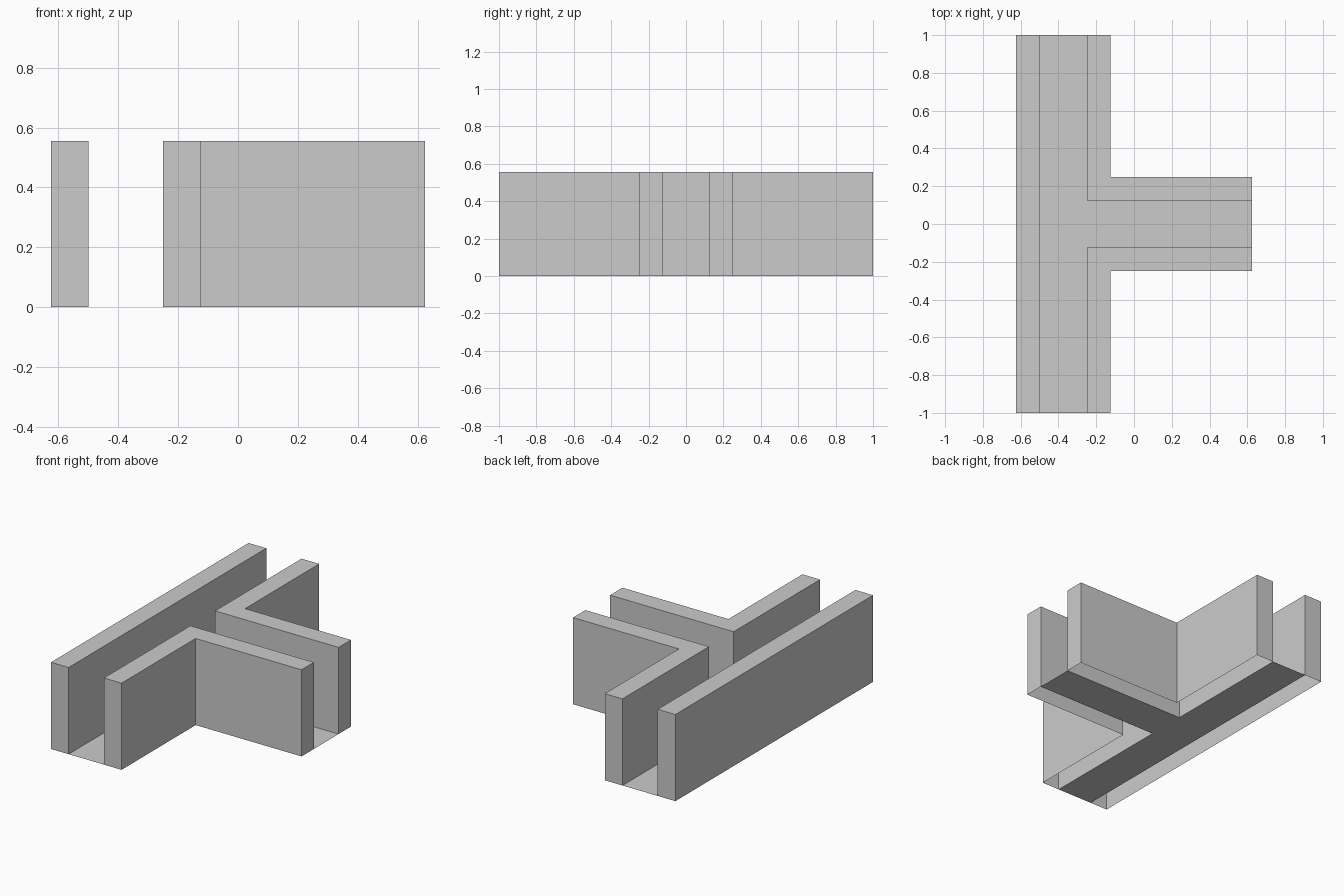
import bpy
import bmesh

if "Cube" in bpy.data.objects:
    bpy.data.objects.remove(bpy.data.objects["Cube"])

HEIGHT = 0.555


def sheet(name, outline, height=0.0):
    """Flat outline at z = 0, or raised into walls with a top and an open underside."""
    bm = bmesh.new()
    face = bm.faces.new([bm.verts.new((x, y, 0)) for x, y in outline])
    face.normal_update()
    if face.normal.z < 0:
        face.normal_flip()
    if height:
        base = list(bm.verts)
        bmesh.ops.translate(bm, verts=base, vec=(0, 0, height))
        rim = bmesh.ops.extrude_edge_only(bm, edges=list(bm.edges))
        lower = [g for g in rim["geom"] if isinstance(g, bmesh.types.BMVert)]
        bmesh.ops.translate(bm, verts=lower, vec=(0, 0, -height))
        bmesh.ops.recalc_face_normals(bm, faces=list(bm.faces))
        # keep the top facing up on the open shell
        top = max(bm.faces, key=lambda f: f.calc_center_median().z)
        if top.normal.z < 0:
            bmesh.ops.reverse_faces(bm, faces=list(bm.faces))
    mesh = bpy.data.meshes.new(name)
    bm.to_mesh(mesh)
    bm.free()
    obj = bpy.data.objects.new(name, mesh)
    bpy.context.collection.objects.link(obj)
    return obj


# Long straight wall
sheet("straight_wall", [(-0.625, -1), (-0.5, -1), (-0.5, 1), (-0.625, 1)], HEIGHT)

# Pair of corner walls, mirrored across the side passage
corner = [(-0.25, 0.125), (0.625, 0.125), (0.625, 0.25),
          (-0.125, 0.25), (-0.125, 1), (-0.25, 1)]
for name, side in (("back_corner_wall", 1), ("front_corner_wall", -1)):
    sheet(name, [(x, y * side) for x, y in corner], HEIGHT)

# T-shaped floor between the walls
sheet("passage_floor", [(-0.5, -1), (-0.25, -1), (-0.25, -0.125), (0.625, -0.125),
                        (0.625, 0.125), (-0.25, 0.125), (-0.25, 1), (-0.5, 1)])
